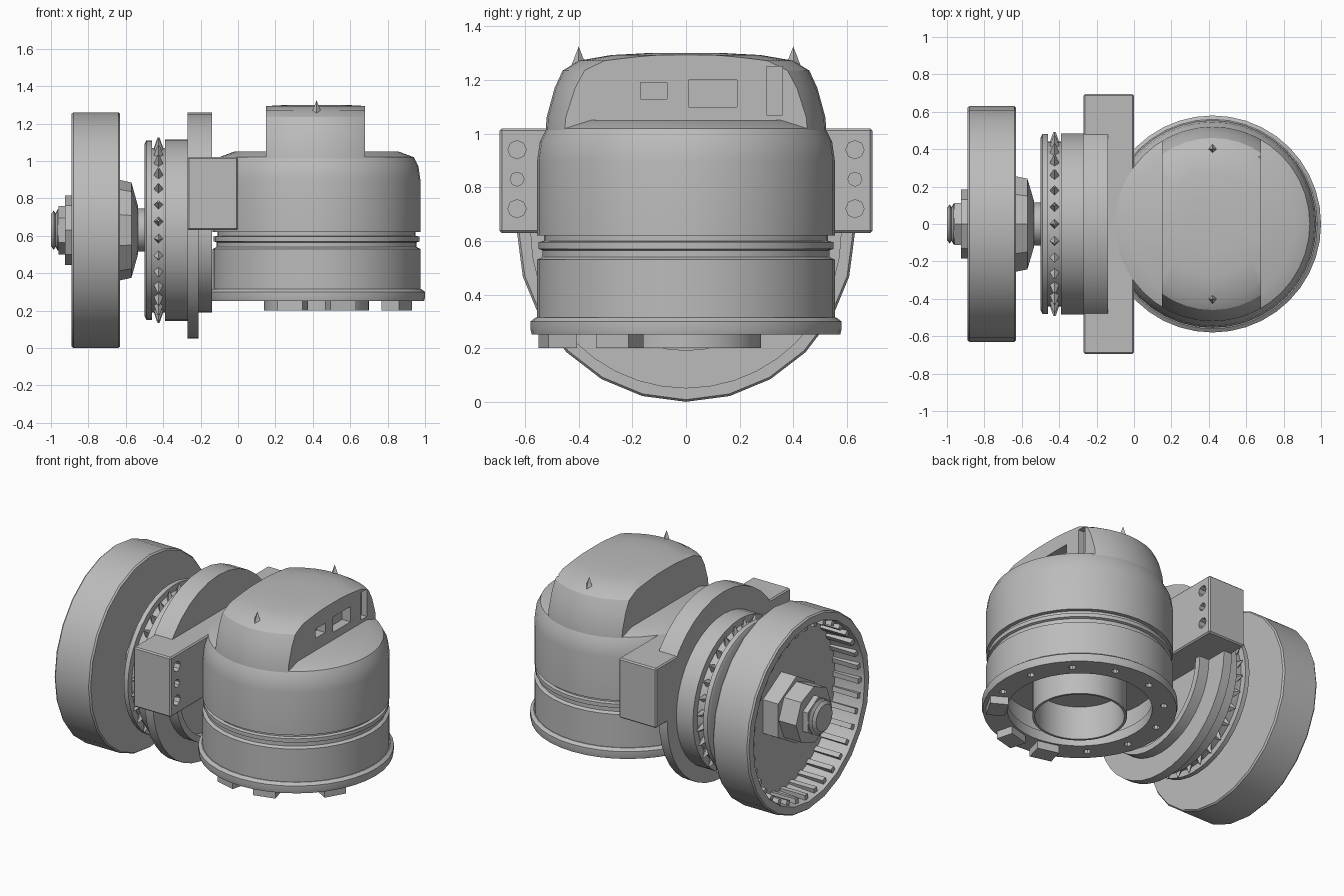
import bpy, bmesh, math
from mathutils import Matrix, Vector

cube = bpy.data.objects.get("Cube")
if cube:
    bpy.data.objects.remove(cube)

grey = bpy.data.materials.new("plain_grey")
grey.use_nodes = True
grey.diffuse_color = (0.5, 0.5, 0.5, 1)
grey.node_tree.nodes["Principled BSDF"].inputs["Base Color"].default_value = (0.5, 0.5, 0.5, 1)

HOUSING = Matrix.Translation((0.42, 0, 0))                       # vertical axis
AXLE = Matrix.Translation((0, 0, 0.63)) @ Matrix.Rotation(math.pi / 2, 4, 'Y')  # along x


def finish(name, bm):
    bmesh.ops.recalc_face_normals(bm, faces=bm.faces)
    mesh = bpy.data.meshes.new(name)
    bm.to_mesh(mesh)
    bm.free()
    mesh.materials.append(grey)
    ob = bpy.data.objects.new(name, mesh)
    bpy.context.collection.objects.link(ob)
    return ob


def smooth(ob, angle=32):
    bpy.ops.object.select_all(action='DESELECT')
    ob.select_set(True)
    bpy.context.view_layer.objects.active = ob
    bpy.ops.object.shade_smooth_by_angle(angle=math.radians(angle))
    return ob


def lathe(name, profile, frame, sides=40):
    """Spin a closed (radius, height) profile around the frame's z axis."""
    bm = bmesh.new()
    verts = [bm.verts.new((r, 0, h)) for r, h in profile]
    edges = [bm.edges.new((verts[i], verts[i - 1])) for i in range(len(verts))]
    bmesh.ops.spin(bm, geom=verts + edges, cent=(0, 0, 0), axis=(0, 0, 1),
                   angle=math.tau, steps=sides, use_merge=True)
    bmesh.ops.remove_doubles(bm, verts=bm.verts, dist=1e-4)
    loose = [e for e in bm.edges if not e.link_faces]
    bmesh.ops.delete(bm, geom=loose, context='EDGES')
    bm.transform(frame)
    return smooth(finish(name, bm))


def disc(name, radius, x0, x1, sides=40):
    return lathe(name, [(0, x0), (radius, x0), (radius, x1), (0, x1)], AXLE, sides)


def add_box(bm, lo, hi, frame=Matrix()):
    lo, hi = Vector(lo), Vector(hi)
    m = frame @ Matrix.Translation((lo + hi) / 2) @ Matrix.Diagonal((*(hi - lo), 1))
    bmesh.ops.create_cube(bm, size=1, matrix=m)


def add_rod(bm, r1, r2, depth, frame, sides=8):
    bmesh.ops.create_cone(bm, cap_ends=True, segments=sides, radius1=r1, radius2=r2,
                          depth=depth, matrix=frame)


def boolean(ob, cutter, operation='DIFFERENCE'):
    cutter.hide_render = True
    cutter.hide_viewport = True
    cutter.display_type = 'WIRE'
    mod = ob.modifiers.new("cut", 'BOOLEAN')
    mod.object, mod.operation, mod.solver = cutter, operation, 'EXACT'


def turn(i, count):
    return Matrix.Rotation(math.tau * i / count, 4, 'Z')


# Upright housing with a double groove and rounded shoulder
lathe("housing_body", [
    (0, 0.45), (0.46, 0.45), (0.46, 0.28), (0.555, 0.28), (0.555, 0.53), (0.535, 0.54),
    (0.535, 0.565), (0.55, 0.57), (0.55, 0.595), (0.53, 0.6), (0.53, 0.62), (0.555, 0.62),
    (0.555, 0.9), (0.545, 0.97), (0.52, 1.02), (0.44, 1.05), (0, 1.05)], HOUSING)

# Bottom flange with bolt holes
flange = lathe("bottom_flange", [
    (0.43, 0.25), (0.575, 0.25), (0.58, 0.27), (0.58, 0.3), (0.56, 0.315), (0.43, 0.315)], HOUSING)
bm = bmesh.new()
for i in range(12):
    add_rod(bm, 0.022, 0.022, 0.06, HOUSING @ turn(i + 0.5, 12) @ Matrix.Translation((0.5, 0, 0.25)))
boolean(flange, finish("flange_hole_cutter", bm))

# Lugs under the flange
bm = bmesh.new()
for i in (-1, 8.5, 9.5):
    add_box(bm, (0.44, -0.07, 0.2), (0.55, 0.07, 0.26), HOUSING @ turn(i, 12))
finish("flange_lugs", bm)

# Hollow inner tube in the open bottom
lathe("inner_tube", [(0, 0.42), (0.265, 0.42), (0.265, 0.2), (0.28, 0.2), (0.28, 0.46),
                     (0, 0.46)], HOUSING)

# Domed cap cut flat on two sides
cap = lathe("domed_cap", [
    (0, 0.98), (0.525, 0.98), (0.52, 1.06), (0.49, 1.17), (0.46, 1.235), (0.4, 1.272),
    (0.28, 1.293), (0.15, 1.3), (0, 1.3)], HOUSING)
bm = bmesh.new()
add_box(bm, (0.15, -1, 0.9), (0.68, 1, 1.4))
boolean(cap, finish("cap_trim", bm), 'INTERSECT')
bm = bmesh.new()
add_box(bm, (0.62, 0.01, 1.1), (0.75, 0.19, 1.2))
add_box(bm, (0.62, -0.17, 1.13), (0.75, -0.07, 1.19))
add_box(bm, (0.64, 0.3, 1.07), (0.75, 0.36, 1.25))
boolean(cap, finish("cap_pocket_cutter", bm))

# Small pointed studs on the cap
bm = bmesh.new()
for side in (-1, 1):
    add_rod(bm, 0.035, 0, 0.09, Matrix.Translation((0.42, side * 0.4, 1.28)), 4)
finish("cap_studs", bm)

# Mounting bracket: thin round plate, raised ring, arched upper half, side ears
disc("bracket_plate", 0.58, -0.27, -0.21)
lathe("bracket_ring", [(0.4, -0.22), (0.44, -0.22), (0.44, -0.14), (0.4, -0.14)], AXLE)
bm = bmesh.new()
outline = [(0.6 * math.cos(a), 0.66 + 0.6 * math.sin(a))
           for a in (math.pi * i / 18 for i in range(19))]
face = bm.faces.new([bm.verts.new((-0.27, y, z)) for y, z in outline])
out = bmesh.ops.extrude_face_region(bm, geom=[face])
bmesh.ops.translate(bm, vec=(0.13, 0, 0),
                    verts=[v for v in out["geom"] if isinstance(v, bmesh.types.BMVert)])
smooth(finish("bracket_upper", bm))

bm = bmesh.new()
add_box(bm, (-0.27, -0.695, 0.63), (0, 0.695, 1.02))
ears = finish("bracket_ears", bm)
bev = ears.modifiers.new("bevel", 'BEVEL')
bev.width, bev.segments = 0.008, 1
bm = bmesh.new()
for side in (-1, 1):
    for z, r in ((0.72, 0.034), (0.83, 0.026), (0.94, 0.034)):
        add_rod(bm, r, r, 0.2, Matrix.Translation((0, side * 0.63, z)) @ Matrix.Rotation(math.pi / 2, 4, 'Y'))
boolean(ears, finish("ear_hole_cutter", bm))

# Brake disc pair with small studs in the gap
disc("thick_disc", 0.485, -0.39, -0.26)
disc("gap_core", 0.44, -0.46, -0.38)
lathe("thin_disc", [(0, -0.5), (0.46, -0.5), (0.48, -0.49), (0.48, -0.46), (0, -0.46)], AXLE)
bm = bmesh.new()
for i in range(30):
    add_rod(bm, 0.03, 0.006, 0.07, AXLE @ turn(i, 30) @ Matrix.Translation((0.46, 0, -0.425))
            @ Matrix.Rotation(math.pi / 2, 4, 'Y'), 4)
finish("gap_studs", bm)

# Axle and hub between disc and drum
disc("axle", 0.115, -0.7, -0.48, 16)
lathe("inner_hub", [(0, -0.64), (0.27, -0.64), (0.255, -0.57), (0.22, -0.56),
                    (0.13, -0.535), (0, -0.535)], AXLE, 10)

# Drum, open on the outer side, ribbed inside
lathe("drum", [
    (0, -0.69), (0.555, -0.69), (0.57, -0.88), (0.575, -0.89), (0.622, -0.89), (0.63, -0.88),
    (0.63, -0.64), (0.622, -0.63), (0, -0.63)], AXLE, 24)
bm = bmesh.new()
for i in range(36):
    add_box(bm, (0.535, -0.016, -0.87), (0.58, 0.016, -0.68), AXLE @ turn(i, 36))
finish("drum_ribs", bm)

# Outer hub, nut and threaded end
disc("outer_hub", 0.22, -0.8, -0.68, 6)
disc("hub_collar", 0.185, -0.925, -0.79, 8)
disc("axle_nut", 0.13, -0.96, -0.92, 6)
lathe("threaded_end", [(0, -1), (0.085, -1), (0.105, -0.985), (0.09, -0.975), (0.11, -0.965),
                       (0.11, -0.9), (0, -0.9)], AXLE, 16)
